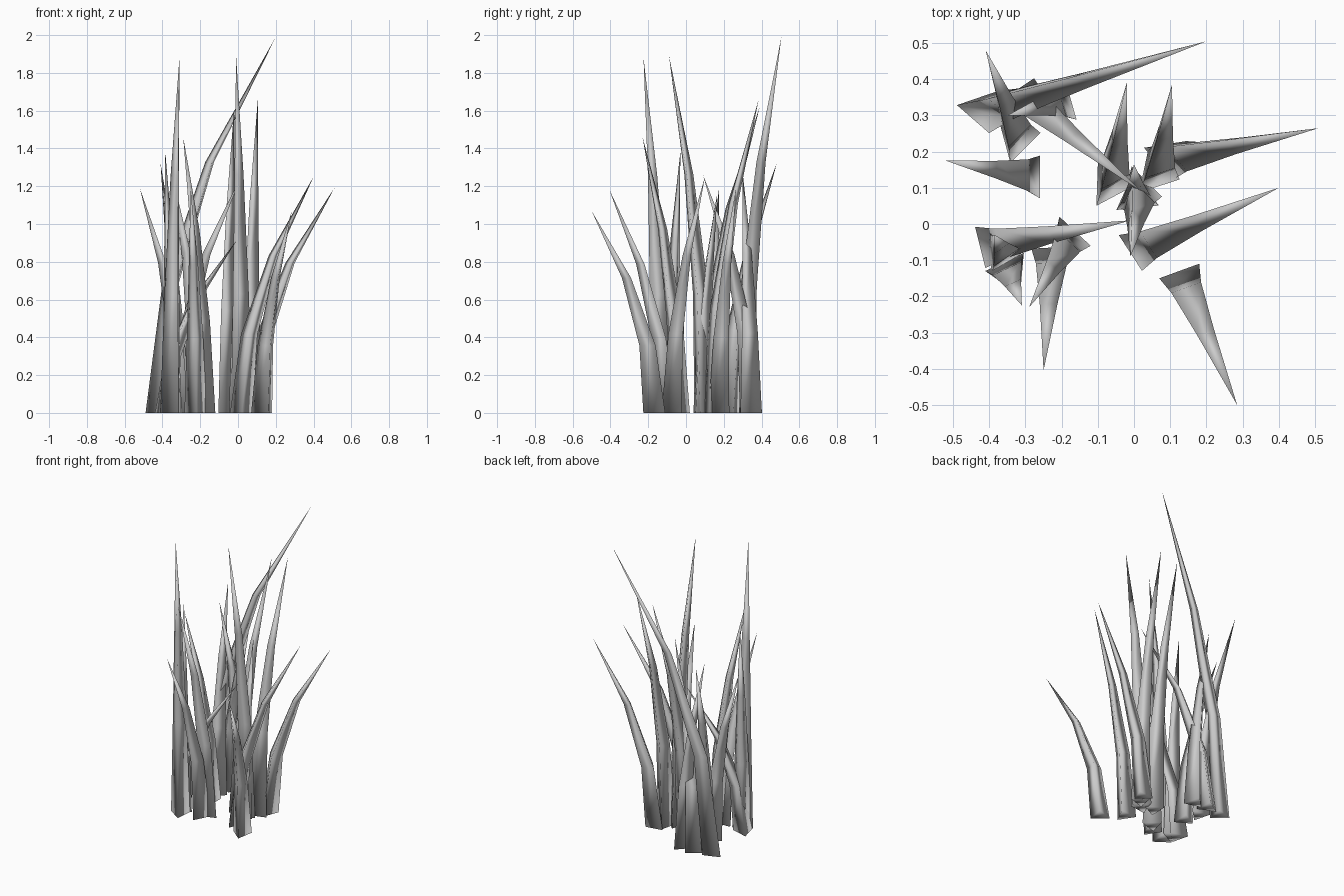
import bpy
from math import radians, cos, sin
from mathutils import Vector

if "Cube" in bpy.data.objects:
    bpy.data.objects.remove(bpy.data.objects["Cube"])

RADIUS = 0.068  # of the triangular base section

# Each blade: middle of the inner base edge x, y, heading of its keel in degrees, tip x, y, z
BLADES = [
    (-.445, .29, 49, .20, .505, 1.99),
    (-.30, .21, 135, -.41, .48, 1.32),
    (-.175, .345, 196, -.35, .30, 1.27),
    (-.325, .37, 304, .02, .09, 1.26),
    (-.26, .13, 180, -.52, .175, 1.19),
    (-.052, .078, 118, -.02, .39, 1.62),
    (.07, .105, 108, .105, .385, 1.66),
    (.065, .165, 39, .51, .265, 1.19),
    (-.01, -.08, 33, .40, .10, 1.25),
    (.02, .06, 105, -.01, -.09, 1.89),
    (.01, .045, 96, 0, .165, 1.16),
    (-.425, -.065, 14, -.01, .01, .91),
    (-.358, -.105, 295, -.31, -.225, 1.88),
    (-.345, -.105, 125, -.385, -.03, 1.38),
    (-.225, -.065, 273, -.25, -.405, 1.18),
    (-.163, -.02, 227, -.29, -.23, 1.46),
    (.125, -.13, 290, .285, -.50, 1.07),
]


def grass_blade(name, x, y, heading, *tip):
    """Three-sided tapering blade that leans over more and more towards its tip."""
    tip = Vector(tip)
    spokes = [Vector((cos(radians(heading + a)), sin(radians(heading + a)), 0)) * RADIUS
              for a in (0, 120, 240)]
    base = Vector((x, y, 0)) + spokes[0] / 2
    verts = []
    for t, taper in ((0, 1), (1 / 3, .74), (2 / 3, .42)):
        centre = base.lerp(tip, t * t)
        centre.z = tip.z * t
        verts += [centre + s * taper for s in spokes]
    verts.append(tip)
    faces = [(2, 1, 0)]
    for i in range(3):
        j = (i + 1) % 3
        faces += [(i, j, j + 3, i + 3), (i + 3, j + 3, j + 6, i + 6), (i + 6, j + 6, 9)]
    mesh = bpy.data.meshes.new(name)
    mesh.from_pydata(verts, [], faces)
    mesh.shade_smooth()
    obj = bpy.data.objects.new(name, mesh)
    bpy.context.collection.objects.link(obj)


for i, blade in enumerate(BLADES, 1):
    grass_blade(f"grass_blade_{i:02d}", *blade)
